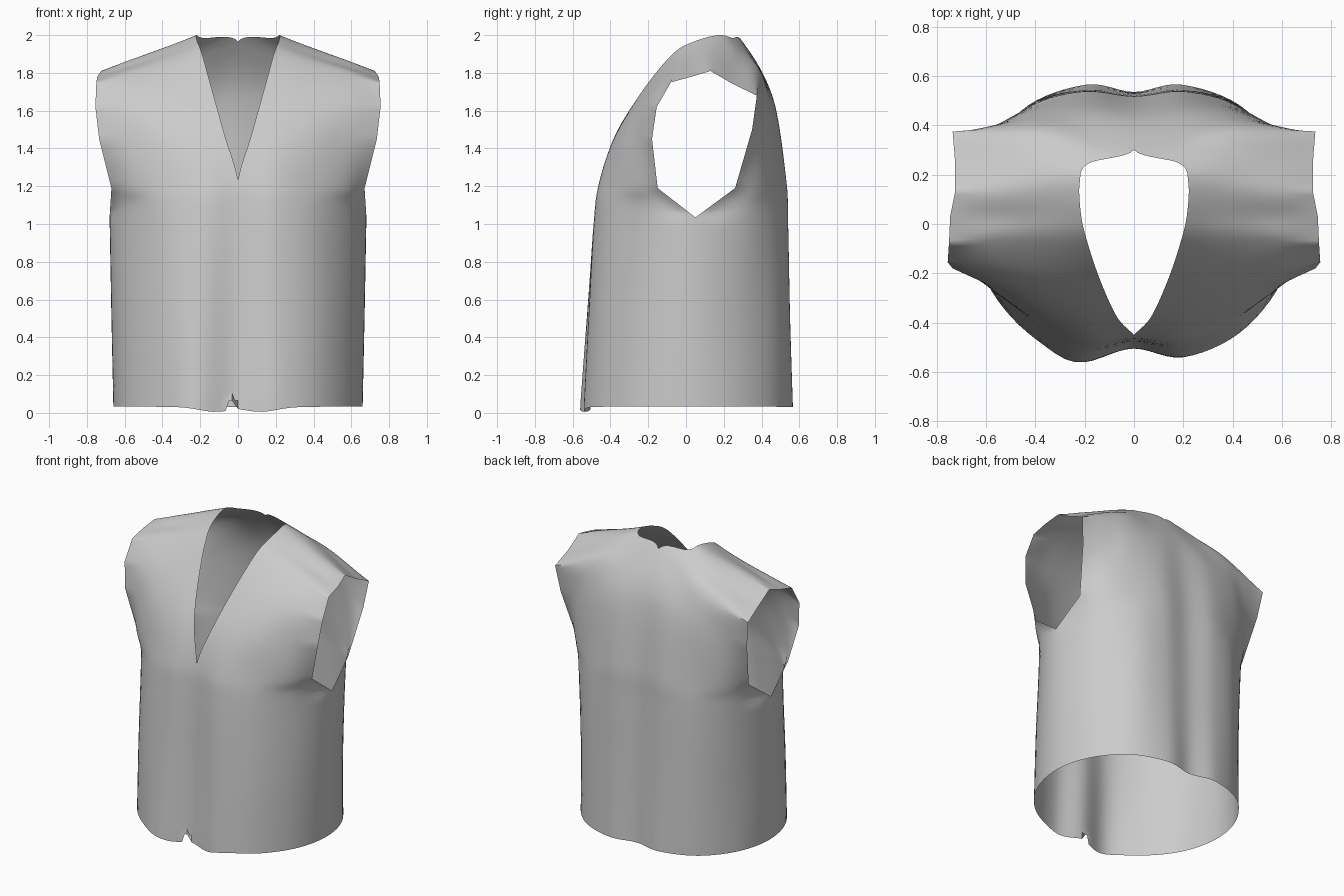
import bpy, bmesh
from math import exp
from mathutils import Vector

if "Cube" in bpy.data.objects:
    bpy.data.objects.remove(bpy.data.objects["Cube"])

# Half-width strips running hem -> shoulder (front) and shoulder -> hem (back).
# Each row: z at inner edge, z at outer edge, then five (x, y) points across.
FRONT = [
    (.030, .035, (0, -.505), (.2, -.54), (.43, -.44), (.60, -.23), (.66, .03)),
    (.50, .50, (0, -.485), (.2, -.515), (.43, -.42), (.605, -.21), (.67, .04)),
    (1.00, 1.035, (0, -.47), (.2, -.485), (.42, -.39), (.605, -.19), (.68, .05)),
    (1.23, 1.19, (0, -.45), (.2, -.455), (.40, -.38), (.57, -.27), (.67, -.15)),
    (1.47, 1.45, (.07, -.375), (.22, -.37), (.40, -.33), (.57, -.255), (.735, -.18)),
    (1.72, 1.62, (.14, -.22), (.27, -.225), (.42, -.22), (.58, -.2), (.755, -.155)),
    (1.90, 1.75, (.19, -.07), (.31, -.07), (.45, -.07), (.60, -.075), (.75, -.08)),
    (1.965, 1.78, (.215, .04), (.33, .04), (.46, .035), (.60, .03), (.745, .03)),
    (2.00, 1.81, (.22, .17), (.34, .165), (.47, .15), (.60, .14), (.725, .13)),
]
BACK = [
    (1.985, 1.74, (.185, .245), (.33, .27), (.47, .27), (.60, .26), (.725, .25)),
    (1.965, 1.68, (0, .30), (.18, .34), (.37, .385), (.55, .385), (.735, .375)),
    (1.70, 1.50, (0, .445), (.2, .465), (.40, .45), (.55, .405), (.71, .35)),
    (1.25, 1.19, (0, .51), (.2, .53), (.40, .48), (.56, .39), (.66, .26)),
    (1.00, 1.035, (0, .52), (.2, .54), (.41, .485), (.595, .32), (.68, .05)),
    (.50, .50, (0, .53), (.2, .55), (.42, .485), (.595, .29), (.67, .04)),
    (.030, .035, (0, .535), (.19, .565), (.43, .48), (.60, .28), (.66, .03)),
]
NV, NU = 8, 6


def spline(a, b, c, d, t):
    return 0.5 * (2 * b + (c - a) * t + (2 * a - 5 * b + 4 * c - d) * t * t
                  + (3 * b - a - 3 * c + d) * t ** 3)


rows = [[Vector((x, y, r[0] + (r[1] - r[0]) * i / 4)) for i, (x, y) in enumerate(r[2:])]
        for r in FRONT + BACK]


def control_row(k, t):
    """Five control points at a position along the strip; outer edge stays straight-sided."""
    get = lambda n: rows[max(0, min(len(rows) - 1, n))]
    pts = [spline(get(k - 1)[i], get(k)[i], get(k + 1)[i], get(k + 2)[i], t) for i in range(4)]
    pts[0].x = max(0, pts[0].x)
    return pts + [get(k)[4].lerp(get(k + 1)[4], t)]


def across(pts):
    """Smooth row, continuing over the centre line and side seam where they are closed."""
    p, q = pts[0], pts[4]
    first = Vector((-pts[1].x, pts[1].y, pts[1].z)) if p.x < 1e-4 else 2 * p - pts[1]
    last = 2 * q - pts[3]
    if q.z < 1.04:
        last.x = pts[3].x
    e = [first] + pts + [last]
    return [spline(*e[s:s + 4], j / NU) for s in range(4) for j in range(NU)] + [q.copy()]


grid = []
for k in range(len(rows) - 1):
    grid += [across(control_row(k, j / NV)) for j in range(NV)]
grid.append(across(rows[-1]))

# Vest shell: both halves, with wavy hem and uneven front folds
bm = bmesh.new()
for side in (1, -1):
    vg = []
    for n, line in enumerate(grid):
        vr = []
        for m, p in enumerate(line):
            p = p.copy()
            if p.y < -.1 and p.z < 1 and side < 0:
                p.y -= .03 * exp(-((p.x - .26) / .1) ** 2) * (1 - p.z)
            if n == 0:
                p.z -= .025 * exp(-((p.x - .12) / .12) ** 2)
                if side < 0 and m == 1:
                    p.z = .11  # small notch in the front hem
            vr.append(bm.verts.new((p.x * side, p.y, p.z)))
        vg.append(vr)
    for a, b in zip(vg, vg[1:]):
        for i in range(len(a) - 1):
            f = [a[i], a[i + 1], b[i + 1], b[i]]
            bm.faces.new(f if side > 0 else f[::-1])
bmesh.ops.remove_doubles(bm, verts=bm.verts[:], dist=.0015)
bmesh.ops.recalc_face_normals(bm, faces=bm.faces[:])
me = bpy.data.meshes.new("vest")
bm.to_mesh(me)
bm.free()
vest = bpy.data.objects.new("vest", me)
bpy.context.collection.objects.link(vest)
bpy.context.view_layer.objects.active = vest
vest.select_set(True)
bpy.ops.object.shade_smooth_by_angle(angle=1.0)
